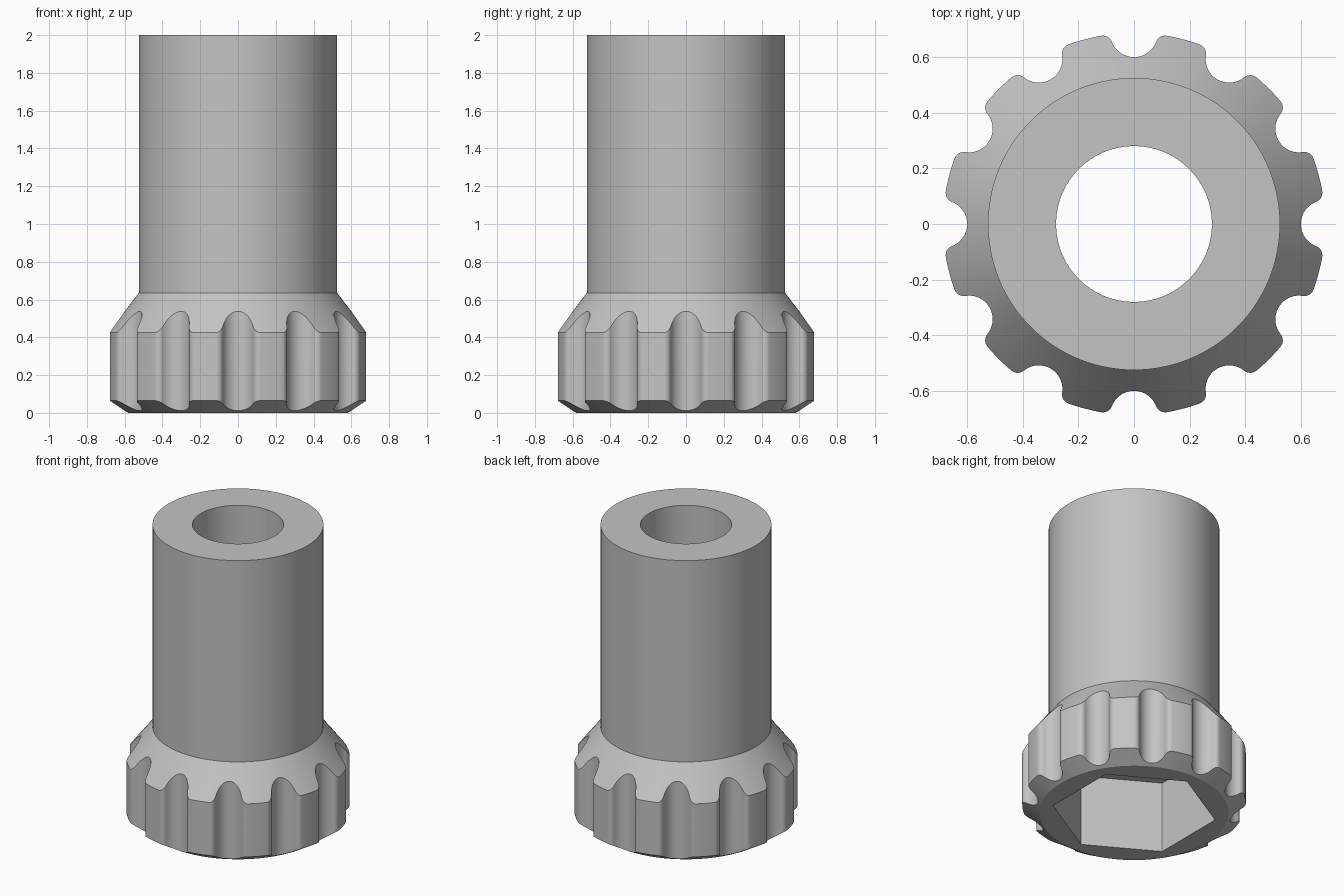
import bpy, bmesh
from math import cos, sin, pi, atan2, acos, hypot, radians

cube = bpy.data.objects.get("Cube")
if cube:
    bpy.data.objects.remove(cube, do_unlink=True)

# Main sizes
LOBES = 12
R_HEAD, R_SHAFT, R_BORE, R_BASE = 0.687, 0.525, 0.28, 0.58
Z_LOW, Z_HIGH, Z_SHAFT, Z_TOP = 0.065, 0.425, 0.635, 2.0
HEX_R, HEX_DEPTH = 0.505, 0.485
FLUTE_R, FLUTE_AT, ROUND_R = 0.085, 0.685, 0.035


def arc(cx, cy, r, start, end, steps):
    return [(cx + r * cos(start + (end - start) * i / steps),
             cy + r * sin(start + (end - start) * i / steps)) for i in range(steps + 1)]


def half_lobe():
    """Grip outline from the flute bottom to the lobe middle, as (angle, radius)."""
    d, reach = R_HEAD - ROUND_R, FLUTE_R + ROUND_R
    a = acos((d * d + FLUTE_AT ** 2 - reach ** 2) / (2 * d * FLUTE_AT))
    cx, cy = d * cos(a), d * sin(a)
    turn = atan2(cy, cx - FLUTE_AT)
    pts = arc(FLUTE_AT, 0, FLUTE_R, pi, turn, 10)
    pts += arc(cx, cy, ROUND_R, turn - pi, a, 8)[1:]
    pts += arc(0, 0, R_HEAD, a, pi / LOBES, 3)[1:]
    return [(atan2(y, x), hypot(x, y)) for x, y in pts]


half = half_lobe()
sector = [(-t, r) for t, r in half[:0:-1]] + half[:-1]
outline = [(t + k * 2 * pi / LOBES, r) for k in range(LOBES) for t, r in sector]


def hex_radius(t):
    """Distance to the socket wall; corners point along y."""
    return HEX_R * cos(pi / 6) / cos(t % (pi / 3) - (pi / 3 if t % (pi / 3) > pi / 6 + pi / 6 else 0))


def section(t, r):
    """Closed cross-section at one angle, as (radius, height)."""
    low = Z_LOW * (r - R_BASE) / (R_HEAD - R_BASE)
    high = Z_SHAFT - (Z_SHAFT - Z_HIGH) * (r - R_SHAFT) / (R_HEAD - R_SHAFT)
    nearest = (t + pi / 6) % (pi / 3) - pi / 6
    socket = HEX_R * cos(pi / 6) / cos(nearest)
    return [(R_BASE, 0), (r, low), (r, high), (R_SHAFT, Z_SHAFT), (R_SHAFT, Z_TOP),
            (R_BORE, Z_TOP), (R_BORE, HEX_DEPTH), (socket, HEX_DEPTH), (socket, 0)]


# Fluted knob with shaft, bore and hexagonal socket
bm = bmesh.new()
columns = [[bm.verts.new((rad * cos(t), rad * sin(t), z)) for rad, z in section(t, r)]
           for t, r in outline]
for i, col in enumerate(columns):
    nxt = columns[(i + 1) % len(columns)]
    for j in range(len(col)):
        k = (j + 1) % len(col)
        bm.faces.new((col[j], nxt[j], nxt[k], col[k]))
bmesh.ops.recalc_face_normals(bm, faces=bm.faces[:])
mesh = bpy.data.meshes.new("fluted_knob")
bm.to_mesh(mesh)
bm.free()
knob = bpy.data.objects.new("fluted_knob", mesh)
bpy.context.collection.objects.link(knob)

# Plain grey material
grey = bpy.data.materials.new("plain_grey")
grey.use_nodes = True
colour = (0.55, 0.55, 0.55, 1)
grey.diffuse_color = colour
grey.node_tree.nodes["Principled BSDF"].inputs["Base Color"].default_value = colour
mesh.materials.append(grey)

bpy.ops.object.select_all(action="DESELECT")
knob.select_set(True)
bpy.context.view_layer.objects.active = knob
bpy.ops.object.shade_smooth_by_angle(angle=radians(25))
